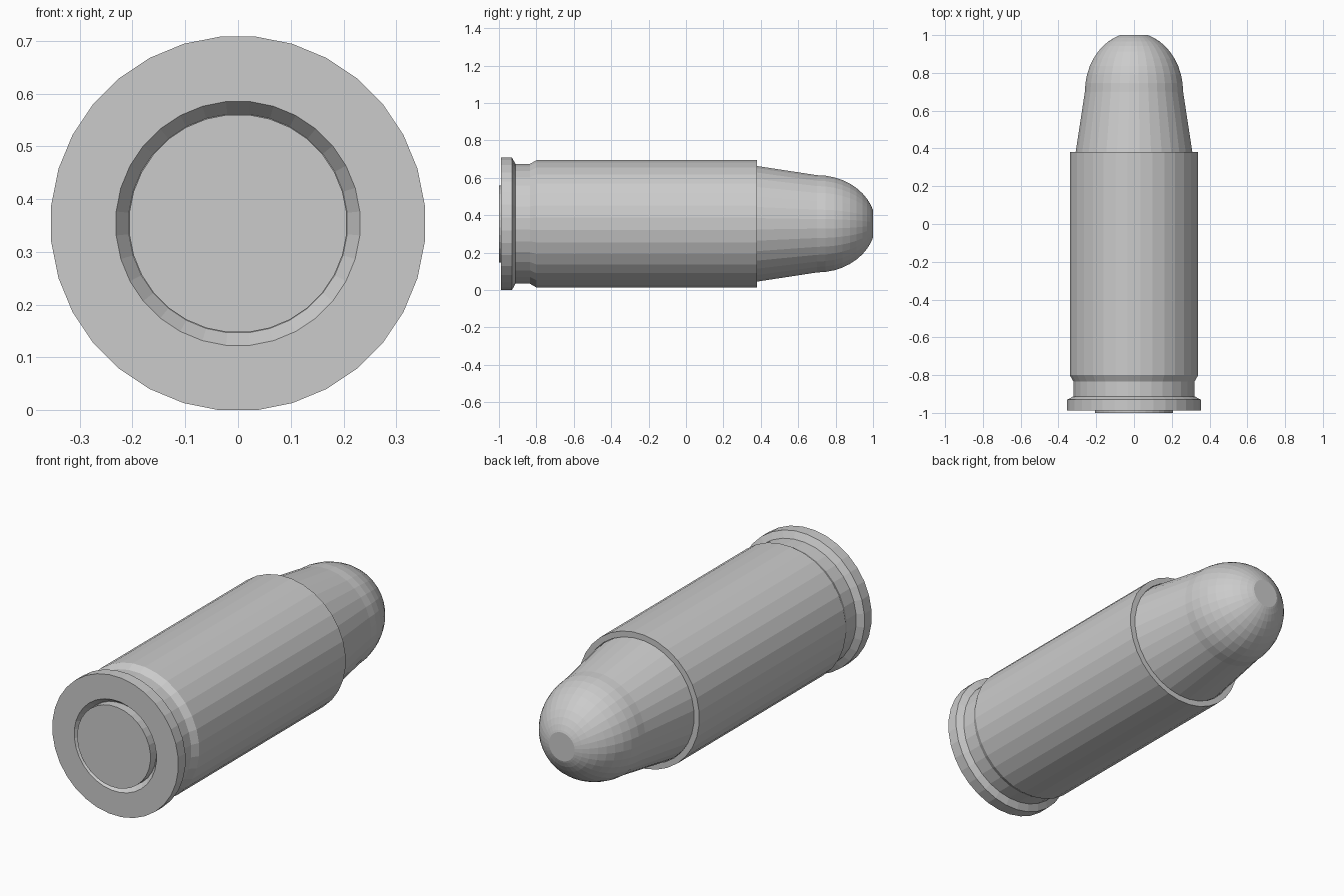
import bpy
import bmesh
from math import pi, cos, sin, sqrt
from mathutils import Vector

SIDES = 32
CENTRE_Z = 0.354

old = bpy.data.objects.get("Cube")
if old:
    bpy.data.objects.remove(old, do_unlink=True)


def lathe(name, profile):
    """Revolve (y, apothem) points around the long axis and cap both ends."""
    bm = bmesh.new()
    rings = []
    for y, apothem in profile:
        r = apothem / cos(pi / SIDES)
        angles = [2 * pi * (i + 0.5) / SIDES for i in range(SIDES)]
        rings.append([bm.verts.new((r * cos(a), y, r * sin(a))) for a in angles])
    for a, b in zip(rings, rings[1:]):
        for i in range(SIDES):
            j = (i + 1) % SIDES
            bm.faces.new((a[i], a[j], b[j], b[i]))
    bm.faces.new(rings[0])
    bm.faces.new(rings[-1])
    bmesh.ops.recalc_face_normals(bm, faces=bm.faces)
    mesh = bpy.data.meshes.new(name)
    bm.to_mesh(mesh)
    bm.free()
    obj = bpy.data.objects.new(name, mesh)
    obj.location = Vector((0, 0, CENTRE_Z))
    bpy.context.collection.objects.link(obj)
    return obj


# Case: primer pocket, rim, extractor groove, body and open mouth
lathe("case", [
    (-0.955, 0.207), (-0.988, 0.231),
    (-0.988, 0.354), (-0.93, 0.354), (-0.912, 0.32),
    (-0.835, 0.32), (-0.80, 0.34),
    (0.38, 0.34), (0.38, 0.311), (0.32, 0.311),
])

# Primer: slightly proud disc in the pocket
lathe("primer", [(-1.0, 0.206), (-0.955, 0.206)])

# Bullet: tapered shank, elliptical nose and small flat tip
nose_start, nose_radius, tip_radius, steps = 0.70, 0.26, 0.072, 10
tip_sine = sqrt(1 - (tip_radius / nose_radius) ** 2)
nose_length = (1 - nose_start) / tip_sine
bullet = [(0.34, 0.309), (0.38, 0.309)]
for i in range(steps + 1):
    s = sin(pi / 2 * i / steps) * tip_sine
    bullet.append((nose_start + nose_length * s, nose_radius * sqrt(1 - s * s)))
lathe("bullet", bullet)
